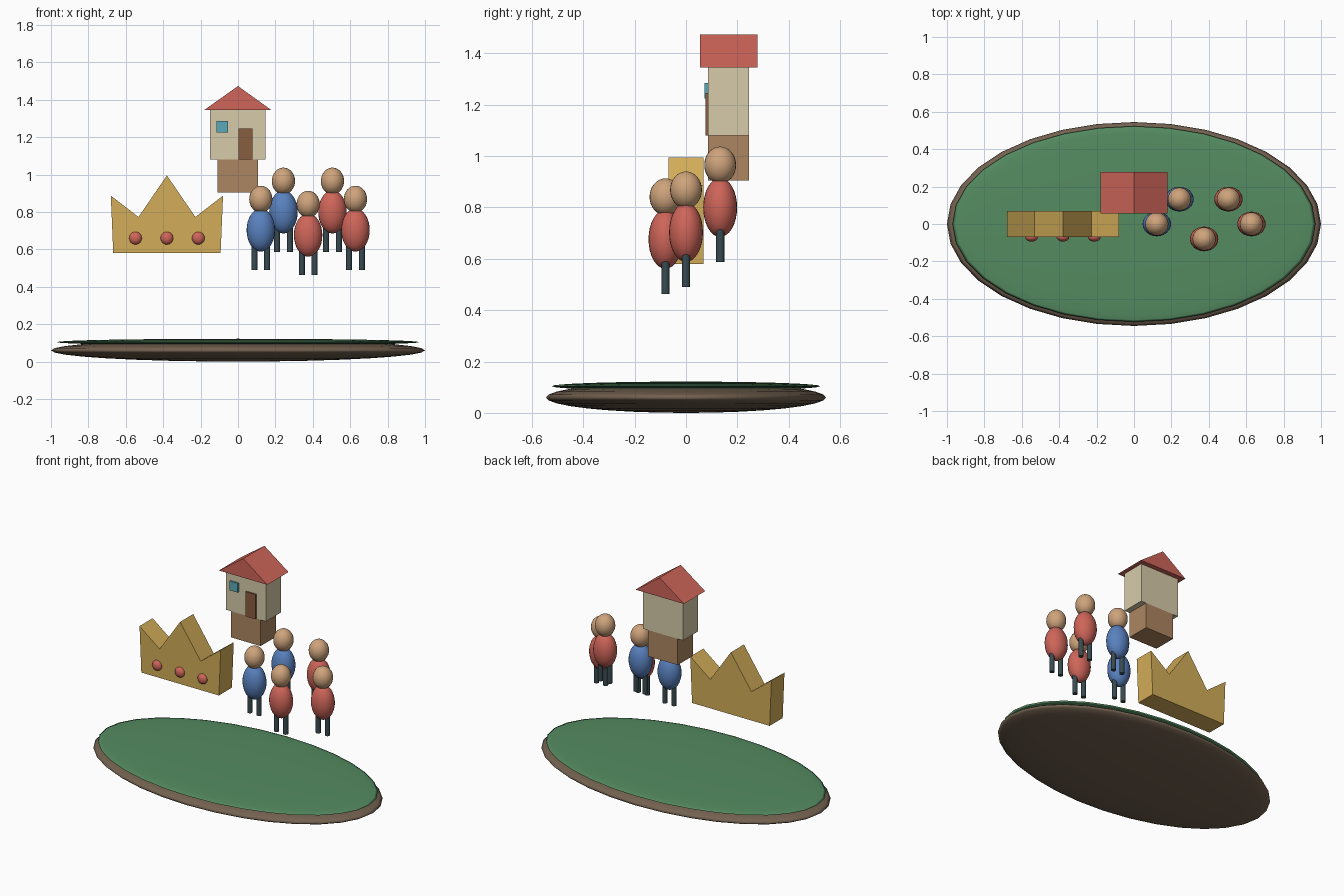
import bpy, math

if "Cube" in bpy.data.objects:
    bpy.data.objects.remove(bpy.data.objects["Cube"])


def material(name, rgb):
    m = bpy.data.materials.new(name)
    m.diffuse_color = (*rgb, 1)
    m.use_nodes = True
    m.node_tree.nodes["Principled BSDF"].inputs["Base Color"].default_value = m.diffuse_color
    return m


SOIL = material("soil", (0.17, 0.12, 0.08))
GRASS = material("grass", (0.09, 0.26, 0.12))
GOLD = material("gold", (0.65, 0.42, 0.10))
RED = material("red", (0.62, 0.13, 0.10))
BLUE = material("blue", (0.10, 0.22, 0.52))
SKIN = material("skin", (0.62, 0.37, 0.20))
DARK = material("dark", (0.04, 0.07, 0.08))
WALL = material("cream", (0.68, 0.60, 0.40))
WOOD = material("wood", (0.42, 0.24, 0.12))
DOOR = material("door_wood", (0.25, 0.11, 0.05))
GLASS = material("glass", (0.10, 0.40, 0.48))


def ellipsoid(name, loc, radii, mat, seg=24, rings=16):
    bpy.ops.mesh.primitive_uv_sphere_add(segments=seg, ring_count=rings, radius=1, location=loc)
    ob = bpy.context.object
    ob.name, ob.scale = name, radii
    bpy.ops.object.transform_apply(location=False, rotation=False, scale=True)
    bpy.ops.object.shade_smooth()
    ob.data.materials.append(mat)
    return ob


def box(name, lo, hi, mat):
    bpy.ops.mesh.primitive_cube_add(size=1, location=[(a + b) / 2 for a, b in zip(lo, hi)])
    ob = bpy.context.object
    ob.name, ob.scale = name, [b - a for a, b in zip(lo, hi)]
    ob.data.materials.append(mat)
    return ob


def prism(name, profile, y0, y1, mat):
    # Extrude an anticlockwise x-z outline along y
    n = len(profile)
    verts = [(x, y, z) for y in (y0, y1) for x, z in profile]
    faces = [list(range(n)), list(range(2 * n - 1, n - 1, -1))]
    faces += [(i, i + n, (i + 1) % n + n, (i + 1) % n) for i in range(n)]
    me = bpy.data.meshes.new(name)
    me.from_pydata(verts, [], faces)
    me.materials.append(mat)
    ob = bpy.data.objects.new(name, me)
    bpy.context.collection.objects.link(ob)
    return ob


# Island base with grass top
ellipsoid("island_base", (0, 0, 0.06), (1, 0.545, 0.06), SOIL, 32)
ellipsoid("grass_top", (0, 0, 0.104), (0.97, 0.523, 0.018), GRASS, 32)

# Crown with three gems
crown = [(-0.667, 0.58), (-0.093, 0.58), (-0.08, 0.887), (-0.228, 0.773),
         (-0.38, 0.995), (-0.532, 0.773), (-0.68, 0.887)]
prism("crown", crown, -0.069, 0.069, GOLD)
for i in range(3):
    ellipsoid(f"crown_gem_{i + 1}", (-0.548 + 0.168 * i, -0.07, 0.66),
              (0.034, 0.024, 0.034), RED, 20, 12)

# House on a pedestal
box("pedestal", (-0.11, 0.085, 0.905), (0.108, 0.245, 1.08), WOOD)
box("house_walls", (-0.15, 0.085, 1.08), (0.147, 0.245, 1.345), WALL)
prism("house_roof", [(-0.18, 1.345), (0.178, 1.345), (0, 1.473)], 0.055, 0.279, RED)
box("house_door", (0.003, 0.075, 1.08), (0.077, 0.095, 1.245), DOOR)
box("house_window", (-0.115, 0.073, 1.224), (-0.053, 0.09, 1.285), GLASS)

# Group of people: x, y, foot height, shirt
people = [(0.122, 0, 0.49, BLUE), (0.243, 0.133, 0.587, BLUE), (0.375, -0.08, 0.463, RED),
          (0.505, 0.133, 0.587, RED), (0.628, 0, 0.49, RED)]
for i, (x, y, z, shirt) in enumerate(people, 1):
    ellipsoid(f"person_{i}_body", (x, y, z + 0.213), (0.076, 0.066, 0.115), shirt)
    ellipsoid(f"person_{i}_head", (x, y, z + 0.378), (0.062, 0.062, 0.072), SKIN)
    for side, s in (("left", -1), ("right", 1)):
        bpy.ops.mesh.primitive_cylinder_add(vertices=12, radius=0.016, depth=0.15,
                                            location=(x + s * 0.034, y, z + 0.075))
        leg = bpy.context.object
        leg.name = f"person_{i}_{side}_leg"
        leg.data.materials.append(DARK)
        bpy.ops.object.shade_smooth_by_angle(angle=math.radians(40))
